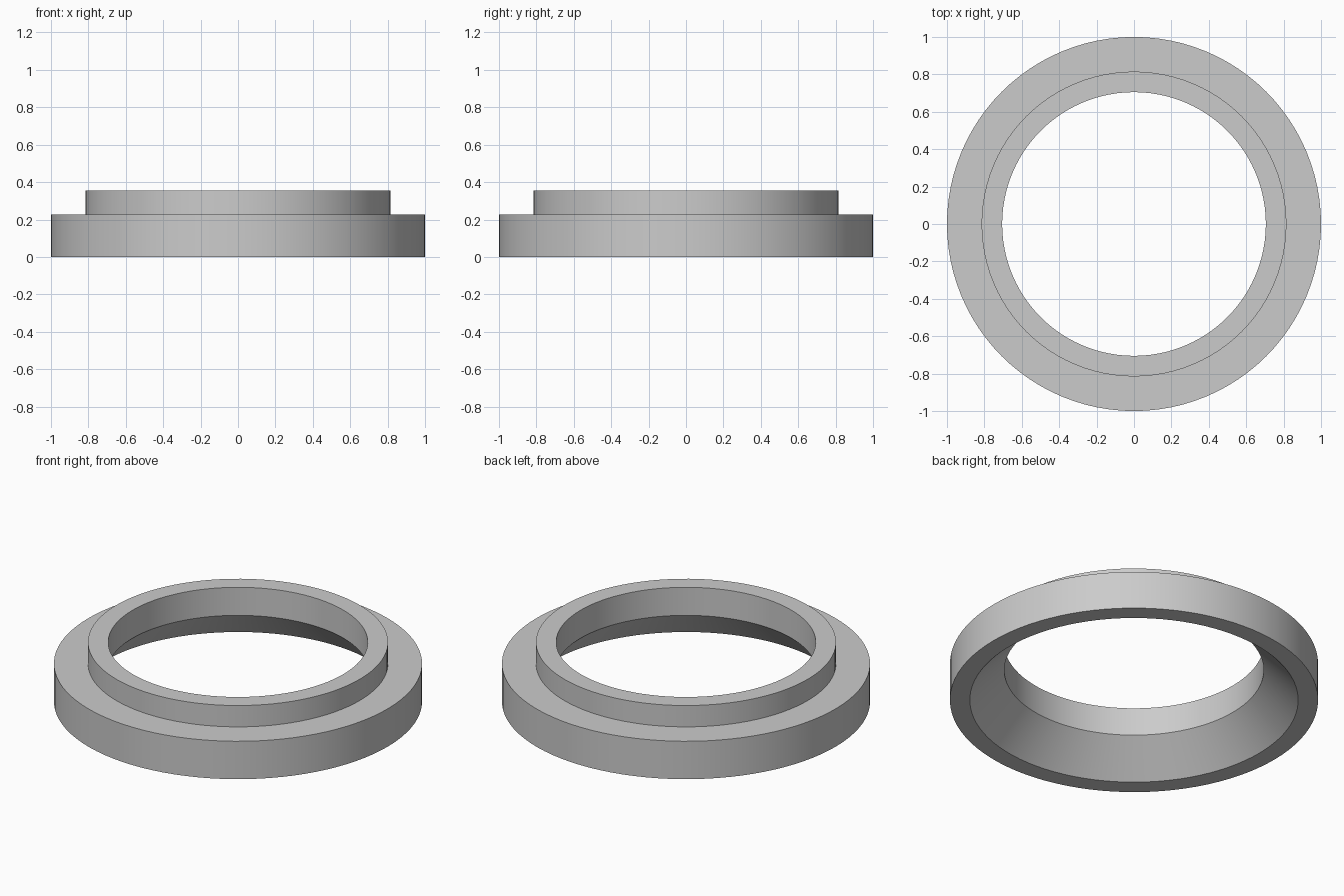
import bpy
import bmesh
import math
from mathutils import Matrix

if "Cube" in bpy.data.objects:
    bpy.data.objects.remove(bpy.data.objects["Cube"], do_unlink=True)

# Plain grey finish
grey = bpy.data.materials.new("plain_grey")
grey.use_nodes = True
colour = (0.6, 0.6, 0.6, 1)
grey.diffuse_color = colour
grey.node_tree.nodes["Principled BSDF"].inputs["Base Color"].default_value = colour

# Radius and height around the section: flange, raised collar, bore, countersink
profile = [(1, 0), (1, 0.227), (0.815, 0.227), (0.815, 0.355),
           (0.705, 0.355), (0.705, 0.187), (0.892, 0)]


def lathe(name, section, steps):
    bm = bmesh.new()
    verts = [bm.verts.new((r, 0, z)) for r, z in section]
    edges = [bm.edges.new((a, b)) for a, b in zip(verts, verts[1:] + verts[:1])]
    bmesh.ops.spin(bm, geom=verts + edges, cent=(0, 0, 0), axis=(0, 0, 1),
                   angle=math.tau, steps=steps, use_merge=True)
    bmesh.ops.remove_doubles(bm, verts=bm.verts, dist=0.0001)
    bmesh.ops.recalc_face_normals(bm, faces=bm.faces)
    mesh = bpy.data.meshes.new(name)
    bm.to_mesh(mesh)
    bm.free()
    mesh.materials.append(grey)
    obj = bpy.data.objects.new(name, mesh)
    bpy.context.collection.objects.link(obj)
    return obj


# Stepped ring
ring = lathe("stepped_ring", profile, 96)
bpy.ops.object.select_all(action="DESELECT")
ring.select_set(True)
bpy.context.view_layer.objects.active = ring
bpy.ops.object.shade_smooth_by_angle(angle=math.radians(30))
